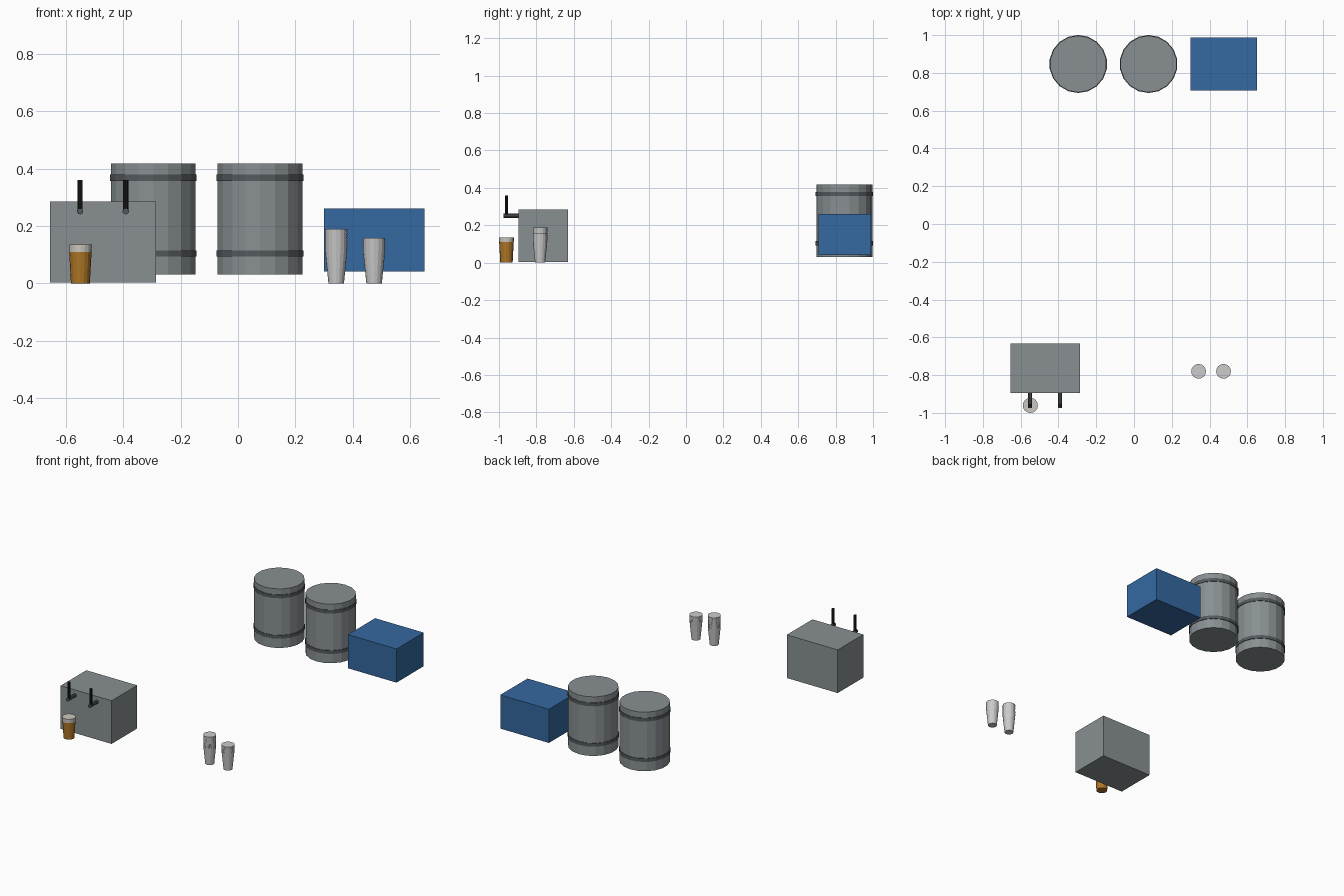
import bpy, math

if "Cube" in bpy.data.objects:
    bpy.data.objects.remove(bpy.data.objects["Cube"])


def material(name, rgb):
    m = bpy.data.materials.new(name)
    m.diffuse_color = (*rgb, 1)
    m.use_nodes = True
    m.node_tree.nodes["Principled BSDF"].inputs["Base Color"].default_value = m.diffuse_color
    return m


STEEL = material("steel", (0.25, 0.28, 0.29))
DARK = material("dark_steel", (0.09, 0.1, 0.11))
BLACK = material("black", (0.012, 0.012, 0.012))
BLUE = material("blue", (0.035, 0.14, 0.35))
AMBER = material("amber", (0.42, 0.18, 0.02))
FOAM = material("foam", (0.6, 0.57, 0.52))
CUP = material("cup", (0.6, 0.6, 0.6))


def box(name, lo, hi, mat):
    bpy.ops.mesh.primitive_cube_add(size=1, location=[(a + b) / 2 for a, b in zip(lo, hi)])
    o = bpy.context.object
    o.name = name
    o.scale = [b - a for a, b in zip(lo, hi)]
    o.data.materials.append(mat)


def cone(name, x, y, z0, z1, r0, r1, mat, sides=16):
    bpy.ops.mesh.primitive_cone_add(vertices=sides, radius1=r0, radius2=r1, depth=z1 - z0,
                                    location=(x, y, (z0 + z1) / 2))
    o = bpy.context.object
    o.name = name
    o.data.materials.append(mat)
    return o


# Kegs with two raised bands each
for i, x in enumerate((-0.295, 0.077)):
    cone(f"keg_{i}", x, 0.847, 0.031, 0.417, 0.15, 0.15, STEEL, 18)
    for j, z in enumerate((0.104, 0.368)):
        cone(f"keg_band_{i}_{j}", x, 0.847, z - 0.011, z + 0.011, 0.1535, 0.1535, DARK, 18)

# Cool box
box("cool_box", (0.299, 0.708, 0.041), (0.65, 0.988, 0.261), BLUE)

# Dispenser with two taps
box("dispenser", (-0.654, -0.896, 0.003), (-0.286, -0.632, 0.285), STEEL)
for i, x in enumerate((-0.55, -0.391)):
    spout = cone(f"tap_spout_{i}", x, -0.93, 0.205, 0.295, 0.011, 0.011, DARK, 10)
    spout.rotation_euler.x = math.pi / 2
    spout.location = (x, -0.93, 0.251)
    cone(f"tap_handle_{i}", x, -0.96, 0.252, 0.36, 0.009, 0.009, BLACK, 8)

# Filled glass with foam
cone("beer", -0.549, -0.96, 0, 0.11, 0.033, 0.039, AMBER)
cone("beer_foam", -0.549, -0.96, 0.11, 0.136, 0.039, 0.04, FOAM)

# Stacks of nested cups
for s, (x, count) in enumerate(((0.342, 8), (0.474, 5))):
    for k in range(count):
        z = k * 0.01
        cone(f"cup_{s}_{k}", x, -0.78, z, z + 0.119, 0.027, 0.039, CUP)
